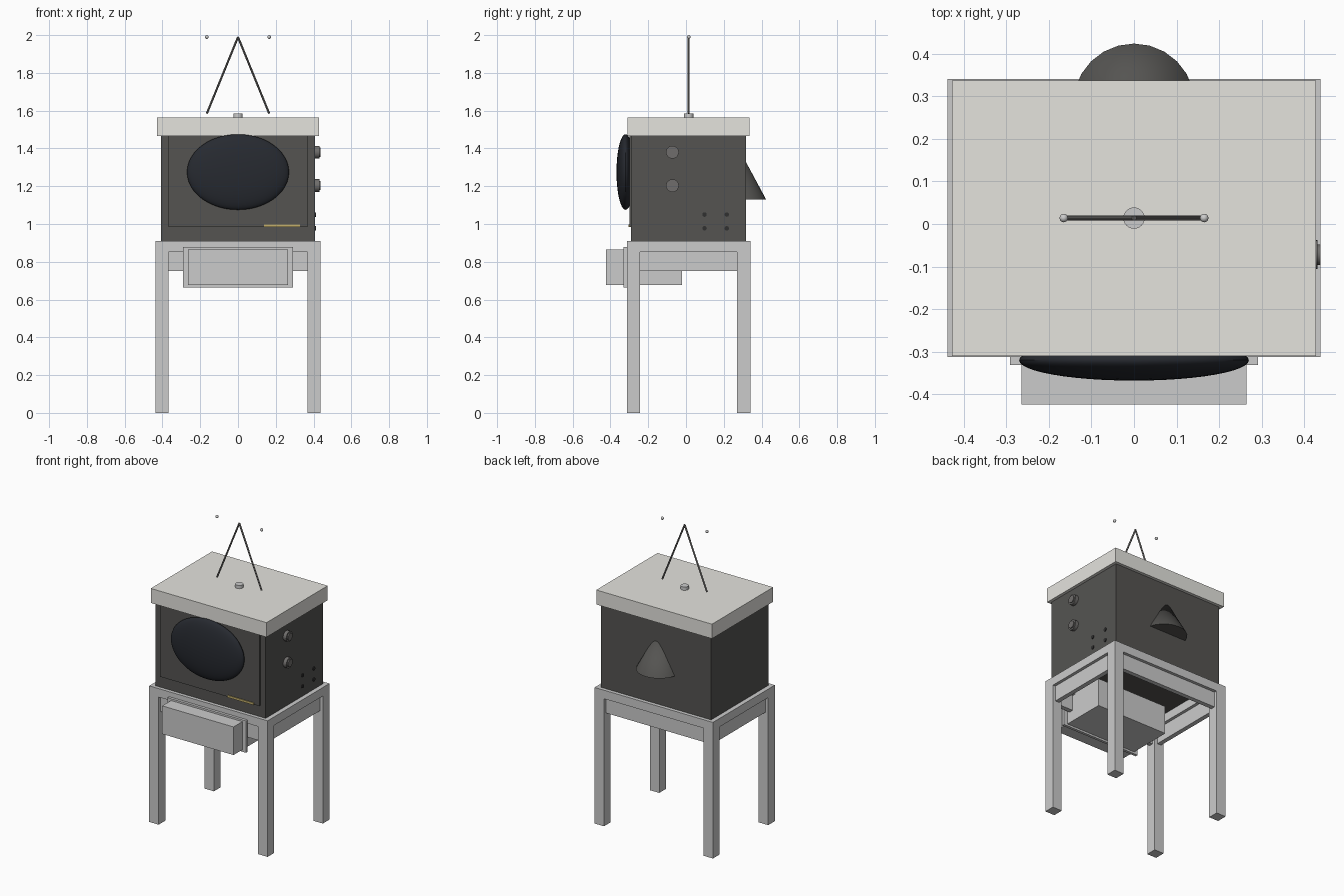
import bpy, math
from mathutils import Vector

if "Cube" in bpy.data.objects:
    bpy.data.objects.remove(bpy.data.objects["Cube"])


def material(name, rgb):
    m = bpy.data.materials.new(name)
    m.diffuse_color = (*rgb, 1)
    m.use_nodes = True
    m.node_tree.nodes["Principled BSDF"].inputs["Base Color"].default_value = m.diffuse_color
    return m


DARK = material("dark_casing", (0.09, 0.088, 0.083))
LIGHT = material("light_lid", (0.78, 0.77, 0.73))
GLASS = material("dark_glass", (0.02, 0.023, 0.03))
BRASS = material("brass", (0.55, 0.43, 0.15))
METAL = material("dark_metal", (0.16, 0.155, 0.15))
BLACK = material("black", (0.03, 0.03, 0.03))


def finish(o, name, mat=None, smooth=False):
    o.name = name
    if mat:
        o.data.materials.append(mat)
    if smooth:
        bpy.ops.object.shade_smooth_by_angle()
    return o


def box(name, x, y, z, mat=None):
    """Box from (min, max) pairs."""
    lo, hi = Vector((x[0], y[0], z[0])), Vector((x[1], y[1], z[1]))
    bpy.ops.mesh.primitive_cube_add(size=1, location=(lo + hi) / 2)
    o = bpy.context.object
    o.scale = hi - lo
    bpy.ops.object.transform_apply(location=False, rotation=False, scale=True)
    return finish(o, name, mat)


def rod(name, a, b, r, mat, sides=24):
    """Cylinder between two points."""
    a, b = Vector(a), Vector(b)
    bpy.ops.mesh.primitive_cylinder_add(
        vertices=sides, radius=r, depth=(b - a).length, location=(a + b) / 2,
        rotation=(b - a).to_track_quat('Z', 'Y').to_euler())
    return finish(bpy.context.object, name, mat, True)


def ball(name, loc, size, mat, seg=48, rings=24):
    bpy.ops.mesh.primitive_uv_sphere_add(segments=seg, ring_count=rings, radius=1, location=loc)
    o = bpy.context.object
    o.scale = size
    bpy.ops.object.transform_apply(location=False, rotation=False, scale=True)
    return finish(o, name, mat, True)


# Stand: legs, top rails and thinner inset aprons
X, Y0, Y1, W = 0.438, -0.313, 0.341, 0.07
for sx, side in ((-1, "left"), (1, "right")):
    xs = sorted((sx * X, sx * (X - W)))
    for ys, end in (((Y0, Y0 + W), "front"), ((Y1 - W, Y1), "back")):
        box(f"{end}_{side}_leg", xs, ys, (0, 0.91))
    box(f"{side}_rail", xs, (Y0 + W, Y1 - W), (0.853, 0.91))
    box(f"{side}_apron", sorted((sx * (X - 0.02), sx * (X - 0.05))),
        (Y0 + W, Y1 - W), (0.75, 0.853))
for ys, end, s in ((Y0, "front", 1), (Y1, "back", -1)):
    inner = (-X + W, X - W)
    box(f"{end}_rail", inner, sorted((ys, ys + s * W)), (0.853, 0.91))
    box(f"{end}_apron", inner, sorted((ys + s * 0.02, ys + s * 0.05)), (0.75, 0.853))

# Drawer with its surround
box("drawer", (-0.264, 0.264), (-0.424, -0.02), (0.677, 0.865))
box("drawer_surround", (-0.291, 0.291), (-0.331, -0.313), (0.664, 0.877))

# Television casing, front panel, lid and trim
box("casing", (-0.408, 0.408), (-0.29, 0.317), (0.91, 1.466), DARK)
box("front_panel", (-0.368, 0.368), (-0.30, -0.288), (0.985, 1.466), DARK)
box("lid", (-0.428, 0.428), (-0.31, 0.337), (1.466, 1.563), LIGHT)
box("trim_strip", (0.137, 0.328), (-0.305, -0.298), (0.983, 0.997), BRASS)

# Bulging screen
ball("screen", (0, -0.32, 1.275), (0.27, 0.048, 0.2), GLASS)

# Tuning knobs and small side buttons
for i, z in enumerate((1.38, 1.203)):
    rod(f"knob_base_{i}", (0.405, -0.072, z), (0.431, -0.072, z), 0.034, METAL)
    rod(f"knob_cap_{i}", (0.43, -0.072, z), (0.438, -0.072, z), 0.024, METAL)
for y in (0.098, 0.216):
    for z in (1.05, 0.977):
        rod("side_button", (0.4, y, z), (0.413, y, z), 0.012, BLACK, 16)

# Cone housing on the back, half sunk in the casing
bpy.ops.mesh.primitive_cone_add(vertices=24, radius1=0.143, radius2=0, depth=0.266,
                                location=(0, 0.281, 1.263))
finish(bpy.context.object, "rear_housing", DARK, True)

# Antenna: base, two rods meeting at the top, two tip balls
AY = 0.014
rod("antenna_base", (0, AY, 1.56), (0, AY, 1.585), 0.025, None)
for s, side in ((-1, "left"), (1, "right")):
    rod(f"{side}_antenna_rod", (s * 0.165, AY, 1.585), (0, AY, 1.99), 0.0055, METAL, 12)
    ball(f"{side}_antenna_tip", (s * 0.165, AY, 1.99), (0.01, 0.01, 0.01), None, 16, 8)
